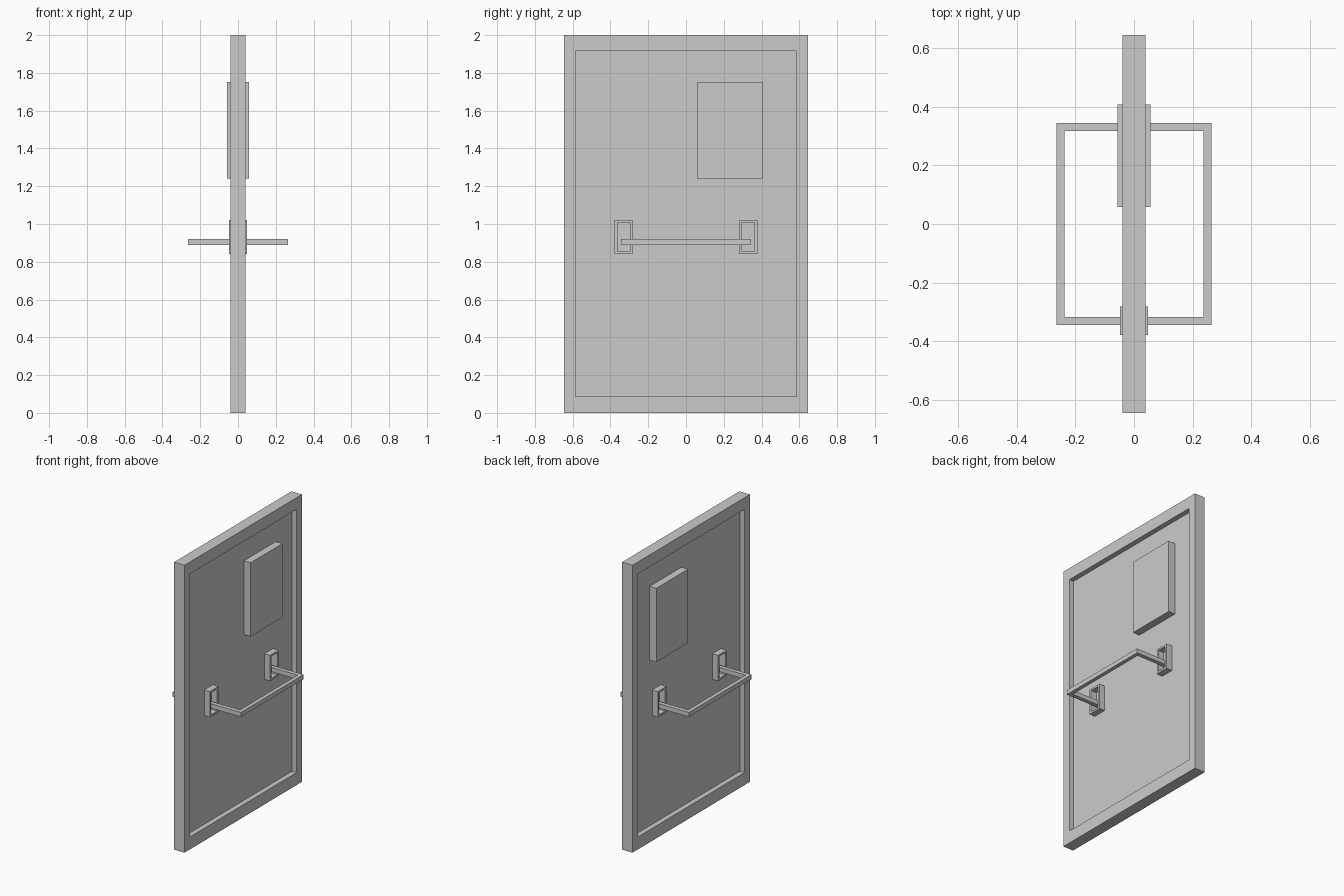
import bpy, bmesh

if "Cube" in bpy.data.objects:
    bpy.data.objects.remove(bpy.data.objects["Cube"])


def finish(name, bm, mirror=False):
    bmesh.ops.recalc_face_normals(bm, faces=bm.faces)
    mesh = bpy.data.meshes.new(name)
    bm.to_mesh(mesh)
    bm.free()
    obj = bpy.data.objects.new(name, mesh)
    bpy.context.collection.objects.link(obj)
    if mirror:
        mod = obj.modifiers.new("both_sides", 'MIRROR')
        mod.use_axis = (True, False, False)
        mod.use_clip = False
        mod.use_mirror_merge = False
    return obj


def box(name, x, y, z, mirror=False):
    bm = bmesh.new()
    bmesh.ops.create_cube(bm, size=1)
    for v in bm.verts:
        v.co = [(a + b) / 2 + c * (b - a) for c, (a, b) in zip(v.co, (x, y, z))]
    return finish(name, bm, mirror)


def ring(name, x, y, z, inner_y, inner_z, mirror=False):
    """Rectangular frame in the YZ plane, extruded along X."""
    bm = bmesh.new()

    def loop(px, py, pz):
        return [bm.verts.new((px, py[i], pz[j]))
                for i, j in ((0, 0), (1, 0), (1, 1), (0, 1))]

    loops = [loop(x[0], y, z), loop(x[1], y, z),
             loop(x[1], inner_y, inner_z), loop(x[0], inner_y, inner_z)]
    for k in range(4):
        a, b = loops[k], loops[(k + 1) % 4]
        for i in range(4):
            j = (i + 1) % 4
            bm.faces.new((a[i], a[j], b[j], b[i]))
    return finish(name, bm, mirror)


PANEL = 0.005

# Door leaf: border frame and thin recessed panel
ring("door_frame", (-0.04, 0.04), (-0.645, 0.645), (0, 2),
     (-0.586, 0.586), (0.087, 1.917))
box("door_panel", (-PANEL, PANEL), (-0.59, 0.59), (0.083, 1.921))

# Raised plate on both faces
box("window_plate", (PANEL, 0.057), (0.058, 0.408), (1.24, 1.753), mirror=True)

# Handle mounting frames
for side, cy in (("front", -0.33), ("back", 0.33)):
    ring(side + "_handle_mount", (PANEL, 0.048), (cy - 0.048, cy + 0.048),
         (0.842, 1.021), (cy - 0.033, cy + 0.033), (0.855, 1.008), mirror=True)

# U-shaped push bar
bm = bmesh.new()
outline = [(PANEL, -0.345), (0.264, -0.345), (0.264, 0.345), (PANEL, 0.345),
           (PANEL, 0.317), (0.237, 0.317), (0.237, -0.317), (PANEL, -0.317)]
face = bm.faces.new([bm.verts.new((x, y, 0.89)) for x, y in outline])
geom = bmesh.ops.extrude_face_region(bm, geom=[face], use_keep_orig=True)["geom"]
bmesh.ops.translate(bm, vec=(0, 0, 0.031),
                    verts=[g for g in geom if isinstance(g, bmesh.types.BMVert)])
finish("push_bar", bm, mirror=True)
